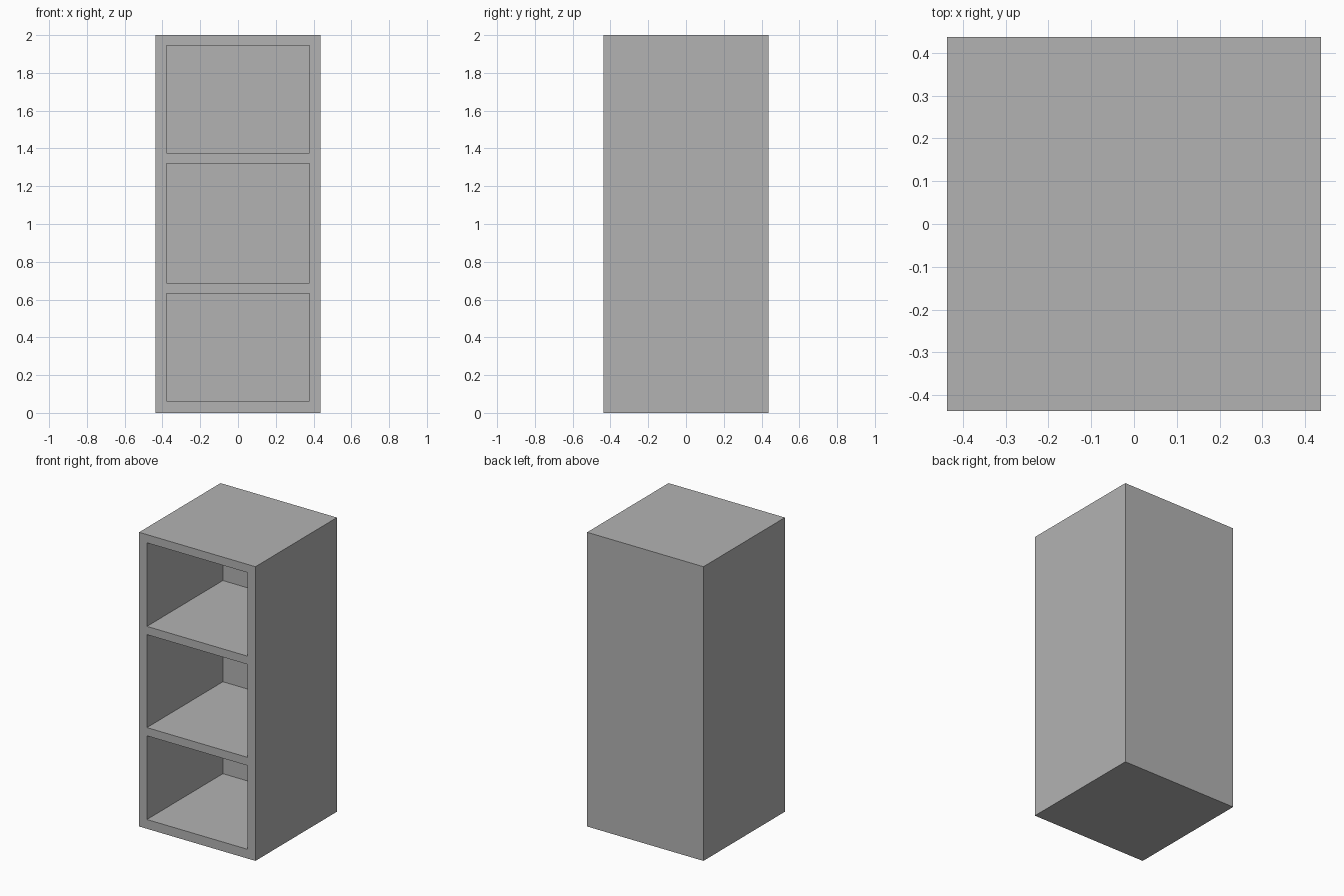
import bpy
import bmesh
from mathutils import Vector

default = bpy.data.objects.get("Cube")
if default:
    bpy.data.objects.remove(default, do_unlink=True)

HALF, HEIGHT, WALL = 0.4375, 2.0, 0.059
OPENINGS = [(0.063, 0.632), (0.688, 1.320), (1.376, 1.944)]
INNER = HALF - WALL

# Single paint colour
paint = bpy.data.materials.new("plain_grey")
paint.use_nodes = True
grey = (0.45, 0.45, 0.45, 1)
paint.diffuse_color = grey
paint.node_tree.nodes["Principled BSDF"].inputs["Base Color"].default_value = grey

# Solid cabinet block standing on the ground
bm = bmesh.new()
bmesh.ops.create_cube(bm, size=1)
bmesh.ops.scale(bm, vec=(2 * HALF, 2 * HALF, HEIGHT), verts=bm.verts)
bmesh.ops.translate(bm, vec=(0, 0, HEIGHT / 2), verts=bm.verts)


def front_faces():
    bm.normal_update()
    return [f for f in bm.faces if f.normal.y < -0.9]


def cut_front(point, normal):
    """Slice only the front of the block along a plane."""
    faces = front_faces()
    edges = {e for f in faces for e in f.edges}
    verts = {v for f in faces for v in f.verts}
    bmesh.ops.bisect_plane(bm, geom=faces + list(edges) + list(verts),
                           plane_co=point, plane_no=normal)


# Frame lines around the three compartments
for side in (-1, 1):
    cut_front((side * INNER, 0, 0), (1, 0, 0))
for bottom, top in OPENINGS:
    cut_front((0, 0, bottom), (0, 0, 1))
    cut_front((0, 0, top), (0, 0, 1))

# Push each compartment back, leaving a closed back panel
def is_opening(face):
    c = face.calc_center_median()
    return abs(c.x) < INNER and any(b < c.z < t for b, t in OPENINGS)


for face in [f for f in front_faces() if is_opening(f)]:
    out = bmesh.ops.extrude_discrete_faces(bm, faces=[face])
    verts = {v for f in out["faces"] for v in f.verts}
    bmesh.ops.translate(bm, vec=Vector((0, 2 * HALF - WALL, 0)), verts=list(verts))

bmesh.ops.recalc_face_normals(bm, faces=bm.faces)
mesh = bpy.data.meshes.new("shelf_cabinet")
bm.to_mesh(mesh)
bm.free()
mesh.materials.append(paint)
cabinet = bpy.data.objects.new("shelf_cabinet", mesh)
bpy.context.collection.objects.link(cabinet)
